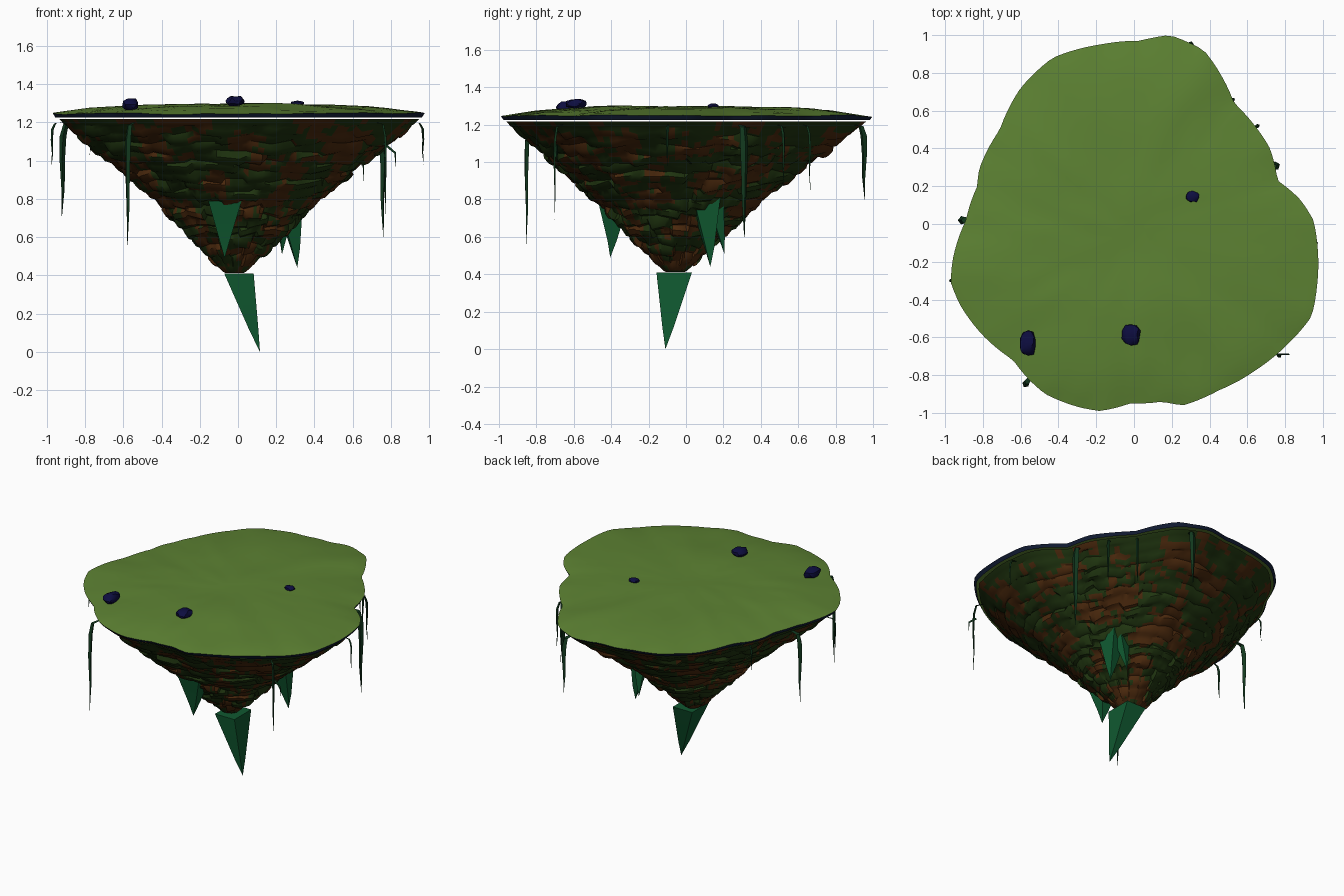
import bpy, bmesh, math, random
from mathutils import Vector, noise

if "Cube" in bpy.data.objects:
    bpy.data.objects.remove(bpy.data.objects["Cube"])

random.seed(7)
TAU = math.tau
CX, CY = -0.02, -0.06          # axis of the rock taper

# top-view outline of the island
OUTLINE = [(.19, 1), (.37, .92), (.46, .79), (.53, .64), (.64, .52), (.72, .40), (.76, .23),
           (.88, .13), (.95, .02), (.97, -.10), (.97, -.32), (.94, -.49), (.81, -.64),
           (.65, -.77), (.45, -.88), (.26, -.96), (.15, -.94), (-.02, -.95), (-.18, -.99),
           (-.29, -.97), (-.47, -.90), (-.56, -.82), (-.64, -.72), (-.80, -.59), (-.92, -.43),
           (-.97, -.31), (-.96, -.19), (-.89, .02), (-.83, .20), (-.82, .29), (-.71, .50),
           (-.60, .72), (-.43, .88), (-.18, .95), (.03, .97)]
POLAR = sorted((math.atan2(y - CY, x - CX) % TAU, math.hypot(x - CX, y - CY)) for x, y in OUTLINE)
POLAR = [(POLAR[-1][0] - TAU, POLAR[-1][1])] + POLAR + [(POLAR[0][0] + TAU, POLAR[0][1])]
# rock profile: height, fraction of the outline radius
PROFILE = [(.41, .05), (.45, .10), (.52, .17), (.62, .28), (.77, .43), (.92, .61), (1.02, .735),
           (1.12, .86), (1.19, .94), (1.235, .985)]


def lerp(table, t):
    for (a, va), (b, vb) in zip(table, table[1:]):
        if t <= b:
            return va + (vb - va) * max(0, (t - a) / (b - a))
    return table[-1][1]


def material(name, rgb):
    m = bpy.data.materials.new(name)
    m.diffuse_color = (*rgb, 1)
    m.use_nodes = True
    m.node_tree.nodes["Principled BSDF"].inputs["Base Color"].default_value = m.diffuse_color
    return m


GRASS = material("grass", (.11, .225, .033))
GREEN_ROCK = material("mossy rock", (.014, .035, .005))
BROWN_ROCK = material("brown rock", (.07, .022, .004))
RIM = material("dark rim", (.006, .012, .035))
STONE = material("stone", (.004, .004, .05))
SPIKE = material("spike green", (.005, .10, .03))
VINE = material("vine green", (.006, .04, .013))


def finish(name, bm, mats, angle=None):
    bmesh.ops.recalc_face_normals(bm, faces=bm.faces)
    me = bpy.data.meshes.new(name)
    bm.to_mesh(me)
    bm.free()
    ob = bpy.data.objects.new(name, me)
    bpy.context.collection.objects.link(ob)
    for m in mats:
        me.materials.append(m)
    if angle:
        bpy.ops.object.select_all(action='DESELECT')
        ob.select_set(True)
        bpy.context.view_layer.objects.active = ob
        bpy.ops.object.shade_smooth_by_angle(angle=math.radians(angle))
    return ob


def skin(bm, rings):
    out = []
    for lo, hi in zip(rings, rings[1:]):
        n = len(lo)
        out.append([bm.faces.new((lo[i], lo[(i + 1) % n], hi[(i + 1) % n], hi[i])) for i in range(n)])
    return out


def top_z(x, y, f):
    n = noise.noise(Vector((x * 3.5, y * 3.5, 3))) + .4 * noise.noise(Vector((x * 9, y * 9, 1)))
    return 1.247 + .05 * (1 - f ** 3.5) + .009 * n


N = 144
EDGE = [lerp(POLAR, TAU * i / N) for i in range(N)]
# the same outline with its bays smoothed away, used low on the rock
SOFT = [sum(EDGE[(i + j) % N] for j in range(-16, 17)) / 33 for i in range(N)]

# grass top
bm = bmesh.new()
rings = []
for f in (1, .985, .95, .9, .8, .7, .6, .5, .4, .3, .2, .1):
    ring = []
    for i in range(N):
        a = TAU * i / N
        x, y = CX + EDGE[i] * f * math.cos(a), CY + EDGE[i] * f * math.sin(a)
        ring.append(bm.verts.new((x, y, top_z(x, y, f))))
    rings.append(ring)
skin(bm, rings)
bm.faces.new(rings[-1])
# thin lip folding under the edge
lip = [bm.verts.new(((v.co.x - CX) * .985 + CX, (v.co.y - CY) * .985 + CY, 1.225)) for v in rings[0]]
for f in skin(bm, [lip, rings[0]])[0]:
    f.material_index = 1
finish("grass_top", bm, [GRASS, RIM], 50)

# tapering rock body made of staggered courses of stones
bm = bmesh.new()
ROWS, Z0, Z1 = 17, .41, 1.23
rings = []
for k in range(ROWS):
    zlo, h = Z0 + (Z1 - Z0) * k / ROWS, (Z1 - Z0) / ROWS
    count = int(12 + 28 * k / ROWS)
    push = [random.uniform(-.010, .012) for _ in range(count)]
    lift = [random.uniform(-.012, .012) for _ in range(count)]
    tilt = [random.uniform(-.014, .014) for _ in range(count)]
    shift = random.random()
    for t, out in ((.06, -.004), (.2, .011), (.75, .004)):
        ring = []
        for i in range(N):
            a = TAU * i / N
            u = (i / N * count + shift) % count
            b = int(u)
            s = (u - b - .5) * 2
            z = zlo + h * t + (lift[b] + tilt[b] * s) * (0 < k < ROWS - 1)
            fade = min(1, .3 + k / 6) * (1 if k < ROWS - 2 else .3)
            p = lerp(PROFILE, zlo + h * t)
            r = p * (EDGE[i] * p + SOFT[i] * (1 - p))
            r += fade * (out + push[b] + tilt[b] * s * .5 - .014 * max(0, abs(s) - .6))
            ring.append(bm.verts.new((CX + r * math.cos(a), CY + r * math.sin(a), z)))
        rings.append(ring)
for row in skin(bm, rings):
    for f in row:
        c = f.calc_center_median()
        f.material_index = int(noise.noise(c * 6) + .6 * noise.noise(c * 22) > .08)
bm.faces.new(rings[0])
finish("rock_body", bm, [GREEN_ROCK, BROWN_ROCK], 35)


# hanging spikes: four-sided tapering crystals with a slight bend
def spike(name, top, hx, hy, mid, tip, turn=0):
    bm = bmesh.new()
    rings = []
    for c, s in ((top, 1), (mid, .3)):
        ring = []
        for i in range(4):
            a = turn + TAU * (i + .5) / 4
            ring.append(bm.verts.new((c[0] + hx * s * 1.414 * math.cos(a),
                                      c[1] + hy * s * 1.414 * math.sin(a), c[2])))
        rings.append(ring)
    skin(bm, rings)
    bm.faces.new(rings[0])
    t = bm.verts.new(tip)
    for i in range(4):
        bm.faces.new((rings[1][i], rings[1][(i + 1) % 4], t))
    finish(name, bm, [SPIKE], 50)


spike("bottom_spike", (.005, -.063, .41), .077, .095, (.084, -.097, .11), (.115, -.11, 0))
spike("front_spike", (-.068, -.388, .79), .087, .082, (-.07, -.395, .58), (-.07, -.405, .49))
spike("right_spike", (.262, .10, .82), .07, .075, (.30, .125, .54), (.31, .13, .44), .15)
spike("back_right_spike", (.25, .14, .845), .055, .05, (.235, .19, .6), (.23, .205, .51), .2)


# vines drooping from the rim
def vine(name, x, y, end, width, start=1.2):
    bm = bmesh.new()
    out = Vector((x, y, 0)).normalized()
    side = Vector((-out.y, out.x, 0))
    drop = start - end
    # inward offset, fall along the vine, width factor
    path = [(-.06, 0, .5), (-.015, .02, .8), (0, .15, 1), (.004, .4, .8), (.0, .7, .5), (.006, 1, .06)]
    rings = []
    for o, d, w in path:
        c = Vector((x, y, start - drop * d)) + out * o
        r = width * w
        rings.append([bm.verts.new(c + p) for p in (side * r, out * r * .8, -side * r, -out * r * .8)])
    skin(bm, rings)
    bm.faces.new(rings[0])
    bm.faces.new(rings[-1])
    finish(name, bm, [VINE], 50)


VINES = [(-.915, .02, .71, .022), (.755, .31, .60, .023), (-.575, -.85, .56, .018), (.77, -.70, .69, .009),
         (.655, .52, .87, .01), (.525, .66, .85, .01), (.30, .95, .80, .022), (-.97, -.30, .97, .009),
         (.965, -.10, .98, .008), (-.77, .36, 1.03, .007)]
for i, (x, y, end, w) in enumerate(VINES):
    vine(f"vine_{i + 1}", x, y, end, w)

# side twig on the front right vine
bm = bmesh.new()
pts = [(.76, -.69, 1.09, .006), (.82, -.69, 1.04, .005), (.825, -.69, .97, .001)]
skin(bm, [[bm.verts.new((x + r * math.cos(a), y + r * math.sin(a), z + r * math.cos(a)))
           for a in (0, TAU / 3, 2 * TAU / 3)] for x, y, z, r in pts])
finish("vine_twig", bm, [VINE])

# loose stones on the grass
for i, (x, y, z, sx, sy, sz) in enumerate([(-.56, -.63, 1.293, .044, .066, .033),
                                           (-.015, -.585, 1.312, .05, .058, .026),
                                           (.31, .145, 1.298, .034, .03, .016)]):
    bm = bmesh.new()
    bmesh.ops.create_icosphere(bm, subdivisions=2, radius=1)
    for v in bm.verts:
        n = 1 + .25 * noise.noise(v.co * 1.5 + Vector((i * 5, 0, 0)))
        p = [max(-.95, min(.95, c)) / .95 for c in v.co * n]   # lightly chipped
        v.co = Vector((x + p[0] * sx, y + p[1] * sy, z + p[2] * sz))
    finish(f"stone_{i + 1}", bm, [STONE], 30)
